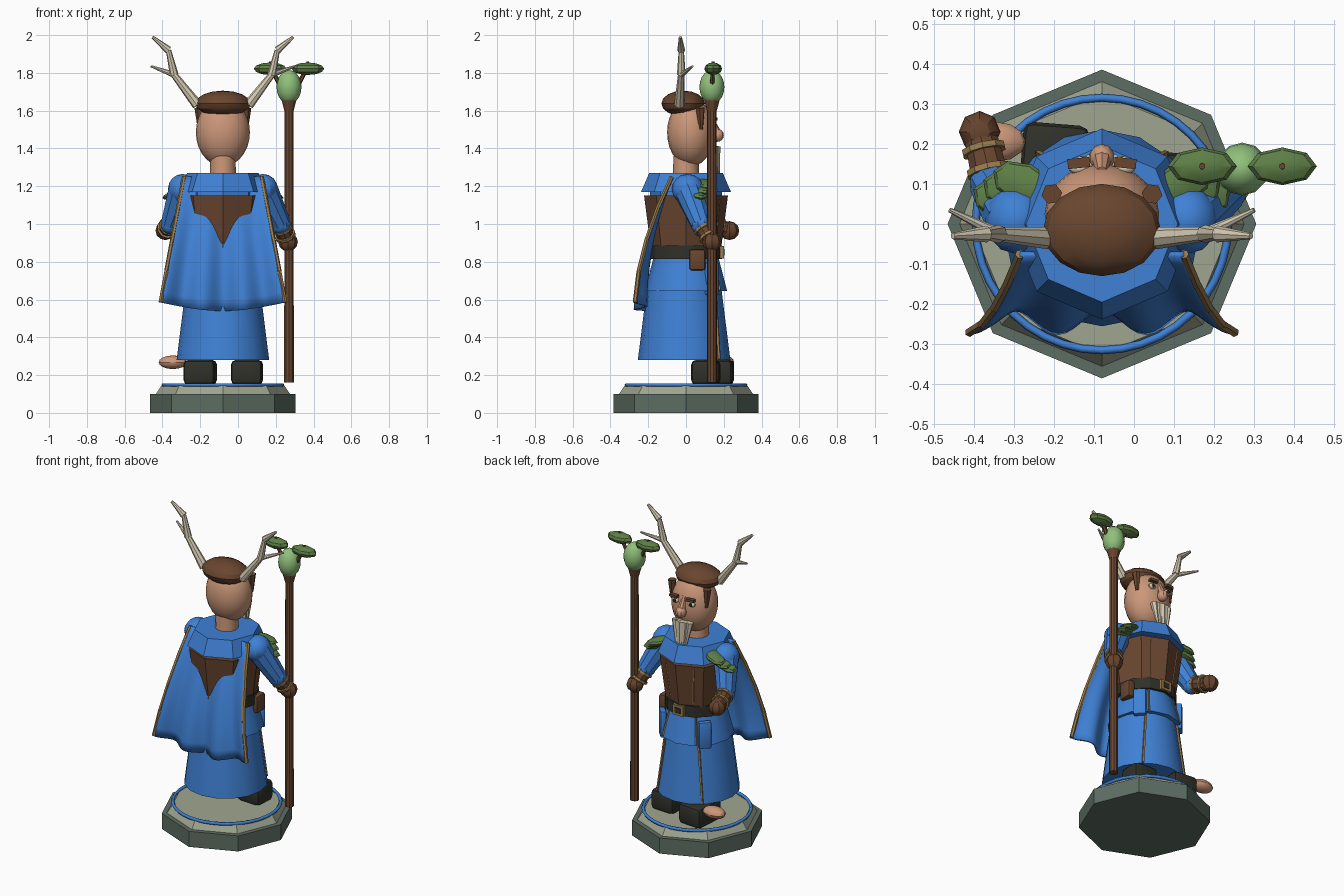
import bpy, bmesh, math
from mathutils import Vector, Matrix

if "Cube" in bpy.data.objects:
    bpy.data.objects.remove(bpy.data.objects["Cube"])

AXIS = Vector((-0.08, 0, 0))  # the figure's own centre line


def material(name, rgb):
    m = bpy.data.materials.new(name)
    m.use_nodes = True
    m.diffuse_color = (*rgb, 1)
    m.node_tree.nodes["Principled BSDF"].inputs["Base Color"].default_value = (*rgb, 1)
    return m


BLUE = material("blue cloth", (0.05, 0.22, 0.67))
BROWN = material("brown leather", (0.14, 0.06, 0.028))
SKIN = material("skin", (0.6, 0.31, 0.19))
BONE = material("bone", (0.66, 0.59, 0.44))
LEAF = material("leaf green", (0.11, 0.21, 0.06))
BULB = material("light green", (0.28, 0.53, 0.2))
STONE = material("dark stone", (0.11, 0.155, 0.125))
SLAB = material("light stone", (0.35, 0.38, 0.28))
GOLD = material("gold trim", (0.32, 0.2, 0.075))
DARK = material("black leather", (0.03, 0.03, 0.023))


def finish(name, bm, mat):
    bmesh.ops.recalc_face_normals(bm, faces=bm.faces)
    me = bpy.data.meshes.new(name)
    bm.to_mesh(me)
    bm.free()
    me.materials.append(mat)
    ob = bpy.data.objects.new(name, me)
    ob.location = AXIS
    bpy.context.collection.objects.link(ob)
    bpy.ops.object.select_all(action="DESELECT")
    ob.select_set(True)
    bpy.context.view_layer.objects.active = ob
    bpy.ops.object.shade_smooth_by_angle(angle=math.radians(30))
    return ob


def cone(name, a, b, r1, r2, mat, sides=8):
    """Tapered rod from point a to point b."""
    a, b = Vector(a), Vector(b)
    turn = (b - a).to_track_quat("Z", "Y").to_matrix().to_4x4()
    bm = bmesh.new()
    bmesh.ops.create_cone(bm, cap_ends=True, segments=sides, radius1=r1, radius2=r2,
                          depth=(b - a).length, matrix=Matrix.Translation((a + b) / 2) @ turn)
    return finish(name, bm, mat)


def drum(name, z1, z2, r1, r2, mat, sides=8, y=0, sx=1.0):
    """Upright tapered prism on the centre line."""
    bm = bmesh.new()
    bmesh.ops.create_cone(bm, cap_ends=True, segments=sides, radius1=r1, radius2=r2, depth=z2 - z1,
                          matrix=Matrix.Translation((0, y, (z1 + z2) / 2)) @ Matrix.Diagonal((sx, 1, 1, 1)))
    return finish(name, bm, mat)


def ball(name, at, size, mat, u=16, v=10, spin=0, tilt=0):
    bm = bmesh.new()
    m = (Matrix.Translation(at) @ Matrix.Rotation(spin, 4, "Z") @ Matrix.Rotation(tilt, 4, "Y")
         @ Matrix.Diagonal((*size, 1)))
    bmesh.ops.create_uvsphere(bm, u_segments=u, v_segments=v, radius=1, matrix=m)
    return finish(name, bm, mat)


def box(name, at, size, mat, spin=0, bevel=0):
    bm = bmesh.new()
    m = Matrix.Translation(at) @ Matrix.Rotation(spin, 4, "Z") @ Matrix.Diagonal((*size, 1))
    bmesh.ops.create_cube(bm, size=1, matrix=m)
    if bevel:
        bmesh.ops.bevel(bm, geom=bm.edges[:], offset=bevel, segments=2, affect="EDGES", profile=0.5)
    return finish(name, bm, mat)


# Plinth
drum("plinth_base", 0, 0.1, 0.385, 0.385, STONE)
drum("plinth_top", 0.1, 0.145, 0.355, 0.325, SLAB)
bpy.ops.mesh.primitive_torus_add(major_radius=0.315, minor_radius=0.01, major_segments=40,
                                 minor_segments=6, location=AXIS + Vector((0, 0, 0.148)))
ring = bpy.context.object
ring.name = "plinth_ring"
ring.data.materials.append(BLUE)
bpy.ops.object.shade_smooth()

# Robe, belt, tunic and mantle
drum("lower_robe", 0.28, 0.66, 0.245, 0.197, BLUE, 16, -0.01)
drum("upper_robe", 0.645, 0.83, 0.218, 0.17, BLUE, 12)
drum("belt", 0.815, 0.885, 0.19, 0.19, DARK, 12)
drum("tunic", 0.88, 1.15, 0.187, 0.222, BROWN)
drum("chest", 1.14, 1.2, 0.19, 0.19, BLUE)
drum("mantle", 1.17, 1.27, 0.238, 0.195, BLUE, 8, 0, 0.97)
drum("neck", 1.25, 1.36, 0.07, 0.066, SKIN, 12)
box("buckle", (0, 0.19, 0.85), (0.075, 0.02, 0.065), GOLD)
box("buckle_centre", (0, 0.2, 0.85), (0.04, 0.008, 0.035), DARK)
box("belt_pouch", (0.18, 0.06, 0.81), (0.05, 0.085, 0.11), BROWN, 0, 0.012)
for s in (-1, 1):
    cone("robe_trim", (s * 0.16, 0.177, 0.285), (s * 0.118, 0.155, 0.65), 0.008, 0.008, GOLD, 4)
    cone("flap_trim", (s * 0.118, 0.178, 0.65), (s * 0.09, 0.143, 0.82), 0.008, 0.008, GOLD, 4)
    cone("tunic_trim", (s * 0.08, 0.156, 0.9), (s * 0.1, 0.177, 1.13), 0.005, 0.005, GOLD, 4)
    box("hanging_cloth", (s * 0.15, 0.137, 0.71), (0.075, 0.035, 0.17), BLUE, -s * 0.8, 0.008)

# Boots and bare paw
box("right_boot", (-0.12, 0.145, 0.215), (0.165, 0.21, 0.13), DARK, -0.08, 0.025)
box("left_boot", (0.128, 0.105, 0.215), (0.165, 0.15, 0.13), DARK, -0.05, 0.025)
ball("bare_paw", (-0.265, 0.205, 0.268), (0.075, 0.05, 0.036), SKIN, 12, 8)

# Cape: a rippled sheet that flares towards the hem
ROWS, COLS = 12, 36


def cape_point(u, t):
    half = 0.205 + 0.125 * t
    y = -0.075 - 0.295 * t + 0.1 * t * t - 0.03 * t * math.cos(6 * math.pi * u) + 0.03 * t ** 3
    return Vector(((2 * u - 1) * half, y, 1.25 - 0.665 * t - 0.045 * t * math.sin(math.pi * u)))


bm = bmesh.new()
grid = [[bm.verts.new(cape_point(c / COLS, r / ROWS)) for c in range(COLS + 1)] for r in range(ROWS + 1)]
for r in range(ROWS):
    for c in range(COLS):
        bm.faces.new((grid[r][c], grid[r][c + 1], grid[r + 1][c + 1], grid[r + 1][c]))
cape = finish("cape", bm, BLUE)
thick = cape.modifiers.new("thickness", "SOLIDIFY")
thick.thickness = 0.014
thick.offset = 0
for u in (0, 1):
    for k in range(4):
        cone("cape_trim", cape_point(u, k / 4), cape_point(u, (k + 1) / 4), 0.012, 0.012, GOLD, 6)


# Arms
def arm(side, shoulder, elbow, hand):
    shoulder, elbow, hand = Vector(shoulder), Vector(elbow), Vector(hand)
    ball(side + "_shoulder", shoulder, (0.078, 0.085, 0.08), BLUE, 12, 8)
    cone(side + "_sleeve", shoulder, elbow, 0.078, 0.056, BLUE, 10)
    ball(side + "_elbow", elbow, (0.056, 0.056, 0.056), BLUE, 10, 8)
    way = (hand - elbow).normalized()
    cone(side + "_bracer", elbow, hand, 0.05, 0.042, BROWN, 10)
    for f in (0.2, 0.6):
        p = elbow.lerp(hand, f)
        cone(side + "_bracer_band", p, p + way * 0.015, 0.056, 0.056, GOLD, 10)
    ball(side + "_glove", hand, (0.052, 0.052, 0.05), BROWN, 8, 6)


arm("left", (0.213, 0.01, 1.185), (0.305, 0.08, 1.0), (0.345, 0.138, 0.905))
arm("right", (-0.213, 0.01, 1.185), (-0.275, 0.1, 1.0), (-0.305, 0.23, 0.965))

# Leaf pauldrons
for s in (-1, 1):
    for k in range(3):
        ball("shoulder_leaf", (s * (0.195 + 0.025 * k), 0.1 - 0.022 * k, 1.21 - 0.026 * k),
             (0.085, 0.052, 0.022), LEAF, 8, 6, s * 0.4, s * 0.25)

# Head
ball("head", (0, 0.025, 1.485), (0.143, 0.125, 0.18), SKIN, 20, 14)
ball("hair_cap", (0, -0.015, 1.638), (0.147, 0.115, 0.068), BROWN, 16, 8)
ball("nose", (0, 0.165, 1.47), (0.032, 0.035, 0.035), SKIN, 10, 8)
cone("nose_bridge", (0, 0.13, 1.56), (0, 0.165, 1.475), 0.014, 0.026, SKIN)
for s in (-1, 1):
    cone("sideburn", (s * 0.123, 0.08, 1.5), (s * 0.125, 0.075, 1.615), 0.01, 0.026, BROWN, 6)
    ball("eye", (s * 0.057, 0.138, 1.525), (0.026, 0.014, 0.017), BONE, 10, 8)
    ball("pupil", (s * 0.057, 0.149, 1.525), (0.011, 0.006, 0.013), DARK, 8, 6)
    box("eyebrow", (s * 0.058, 0.152, 1.557), (0.055, 0.025, 0.016), BROWN, -s * 0.1)
for k in range(-2, 3):
    cone("beard_lock", (k * 0.026, 0.16 - 0.006 * abs(k), 1.41),
         (k * 0.017, 0.172 - 0.004 * abs(k), 1.19 + 0.035 * abs(k)), 0.022, 0.006, BONE, 6)

# Antlers
for s in (-1, 1):
    root, fork, bend, tip = [Vector((s * x, y, z)) for x, y, z in (
        (0.135, -0.035, 1.63), (0.258, -0.025, 1.79), (0.288, -0.025, 1.92), (0.372, -0.03, 1.99))]
    cone("antler_beam", root, fork, 0.028, 0.018, BONE)
    cone("antler_stem", fork, bend, 0.023, 0.014, BONE)
    cone("antler_tip", bend, tip, 0.021, 0.008, BONE)
    cone("antler_prong", fork, (s * 0.38, 0.035, 1.835), 0.016, 0.006, BONE)

# Staff with a sprouting bulb
SX, SY = 0.35, 0.137
cone("staff", (SX, SY, 0.16), (SX, SY, 1.62), 0.027, 0.025, BROWN, 10)
cone("staff_socket", (SX, SY, 1.6), (SX, SY, 1.67), 0.026, 0.045, BROWN, 10)
ball("staff_bulb", (SX, SY, 1.725), (0.066, 0.066, 0.09), BULB, 12, 10)
for s in (-1, 1):
    cone("sprout_stem", (SX + s * 0.03, SY, 1.7), (SX + s * 0.1, SY + 0.005, 1.835), 0.014, 0.01, BROWN, 6)
    ball("sprout_leaf", (SX + s * 0.1, SY + 0.007, 1.822), (0.086, 0.047, 0.033), LEAF, 8, 6)
    cone("sprout_bud", (SX + s * 0.1, SY + 0.007, 1.83), (SX + s * 0.1, SY + 0.007, 1.859), 0.01, 0.008, BROWN, 6)
